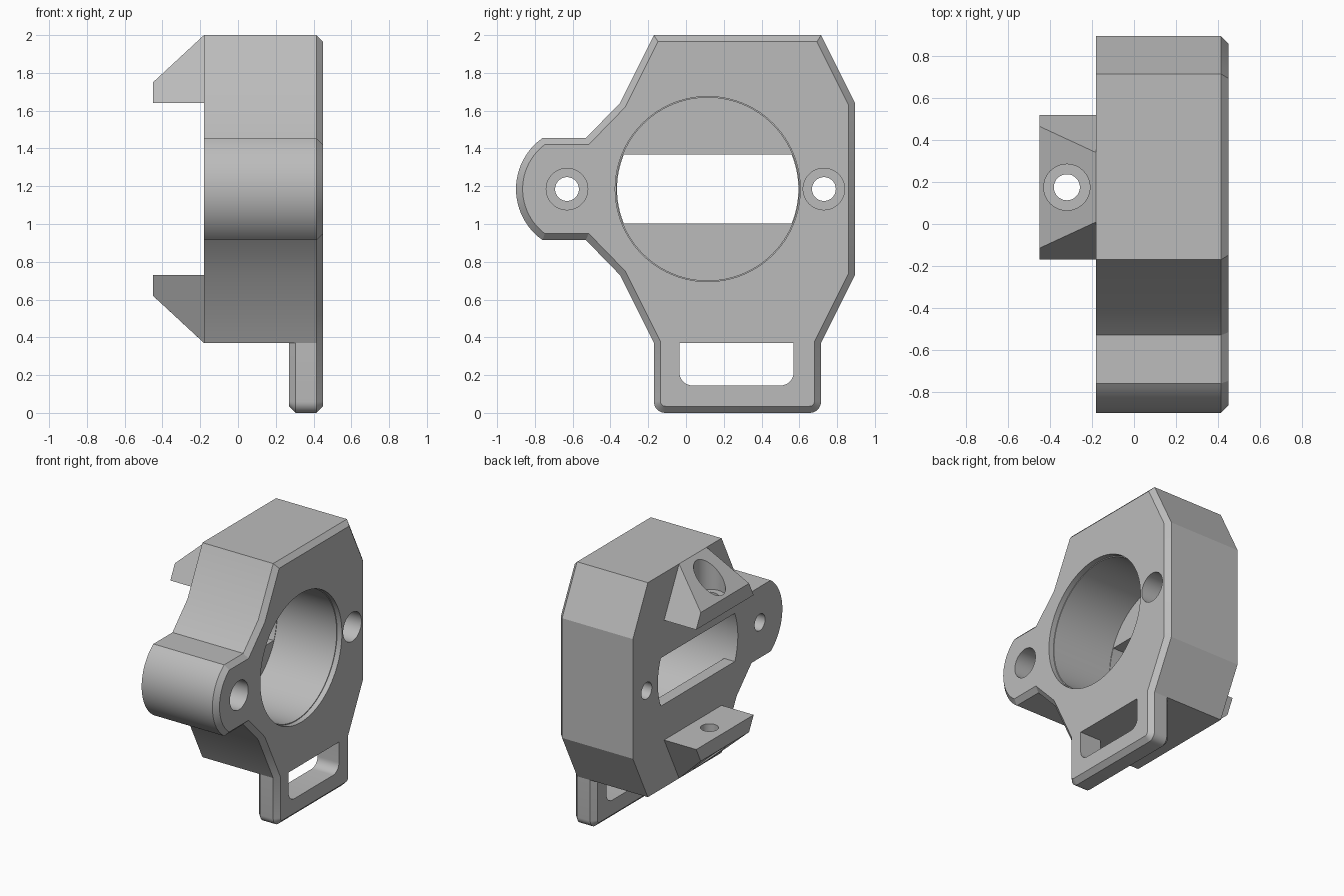
import bpy, bmesh, math
from mathutils import Vector

if "Cube" in bpy.data.objects:
    bpy.data.objects.remove(bpy.data.objects["Cube"])

grey = bpy.data.materials.new("plain grey")
grey.use_nodes = True
grey.diffuse_color = (0.5, 0.5, 0.5, 1)
grey.node_tree.nodes["Principled BSDF"].inputs["Base Color"].default_value = (0.5, 0.5, 0.5, 1)

MID = 1.185          # height of the bore axis
BORE_Y = 0.115
TAB_Y = 0.175
BACK, FRONT, CHAMFER = -0.18, 0.45, 0.035


def arc(cy, cz, r, start, end, n):
    """Points on an arc in the y-z plane, angles in degrees."""
    angles = [math.radians(start + (end - start) * i / n) for i in range(n + 1)]
    return [(cy + r * math.cos(a), cz + r * math.sin(a)) for a in angles]


def inset(points, d):
    """Shrink a counter-clockwise outline with mitred corners."""
    result = []
    for i, p in enumerate(points):
        p = Vector(p)
        before = (p - Vector(points[i - 1])).normalized()
        after = (Vector(points[(i + 1) % len(points)]) - p).normalized()
        n1, n2 = Vector((-before.y, before.x)), Vector((-after.y, after.x))
        result.append(p + (n1 + n2) * d / (1 + n1.dot(n2)))
    return result


def finish(name, bm):
    bmesh.ops.recalc_face_normals(bm, faces=bm.faces)
    mesh = bpy.data.meshes.new(name)
    bm.to_mesh(mesh)
    bm.free()
    mesh.materials.append(grey)
    ob = bpy.data.objects.new(name, mesh)
    bpy.context.collection.objects.link(ob)
    return ob


def loft(name, points, layers):
    """Stack an outline along x; each layer is (x, inset)."""
    bm = bmesh.new()
    rings = [[bm.verts.new((x, p[0], p[1])) for p in (inset(points, d) if d else points)]
             for x, d in layers]
    for low, high in zip(rings, rings[1:]):
        for i in range(len(low)):
            bm.faces.new((low[i - 1], low[i], high[i], high[i - 1]))
    bm.faces.new(rings[0])
    bm.faces.new(rings[-1])
    return finish(name, bm)


def rod_x(name, y, r, x0, x1, n=48):
    return loft(name, arc(y, MID, r, 0, 360 - 360 / n, n - 1), [(x0, 0), (x1, 0)])


def rod_z(name, x, y, r, z0, z1):
    bm = bmesh.new()
    bmesh.ops.create_cone(bm, cap_ends=True, segments=48, radius1=r, radius2=r, depth=abs(z1 - z0))
    bmesh.ops.translate(bm, vec=(x, y, (z0 + z1) / 2), verts=bm.verts)
    return finish(name, bm)


def combine(target, other, operation):
    mod = target.modifiers.new(operation, "BOOLEAN")
    mod.operation, mod.solver, mod.object = operation, "EXACT", other
    bpy.context.view_layer.objects.active = target
    bpy.ops.object.modifier_apply(modifier=mod.name)
    bpy.data.objects.remove(other)


# Outlines: housing with side lug, then the same with the strap loop below
housing = [(0.715, 0.37), (0.895, 0.73), (0.895, 1.64), (0.715, 2.0), (-0.17, 2.0),
           (-0.35, 1.64), (-0.53, 1.455)]
housing += arc(-0.57, MID, 0.33, 125, 235, 24)
housing += [(-0.53, 0.915), (-0.35, 0.73), (-0.17, 0.37)]
strap = arc(-0.11, 0.06, 0.06, 180, 270, 8) + arc(0.655, 0.06, 0.06, 270, 360, 8)

body = loft("housing", housing, [(BACK, 0), (0.36, 0)])
plate = loft("front_plate", housing + strap,
             [(0.27, CHAMFER), (0.305, 0), (FRONT - CHAMFER, 0), (FRONT, CHAMFER)])
combine(body, plate, "UNION")

# Wedge mounting tabs on the back, mirrored about the bore axis
for side in (1, -1):
    bm = bmesh.new()
    for x, half, h in ((-0.45, 0.345, 0.455), (BACK, 0.345, 0.455), (-0.45, 0.29, 0.565),
                       (BACK, 0.165, 0.815), (-0.1, 0.1, 0.5), (-0.1, 0.1, 0.7)):
        for s in (1, -1):
            bm.verts.new((x, TAB_Y + s * half, MID + side * h))
    bmesh.ops.convex_hull(bm, input=bm.verts)
    bmesh.ops.dissolve_limit(bm, angle_limit=0.01, verts=bm.verts, edges=bm.edges)
    combine(body, finish("mounting_tab", bm), "UNION")

# Main bore with a shallow lip, and the slot through the back wall
combine(body, rod_x("bore_cutter", BORE_Y, 0.484, -0.09, 0.6, 96), "DIFFERENCE")
combine(body, rod_x("lip_cutter", BORE_Y, 0.49, 0.41, 0.6, 96), "DIFFERENCE")
a = math.degrees(math.asin(0.183 / 0.48))
slot = arc(BORE_Y, MID, 0.48, -a, a, 12) + arc(BORE_Y, MID, 0.48, 180 - a, 180 + a, 12)
combine(body, loft("slot_cutter", slot, [(-0.3, 0), (-0.05, 0)]), "DIFFERENCE")

# Counterbored screw holes through the housing
for y in (-0.63, 0.73):
    combine(body, rod_x("screw_cutter", y, 0.063, -0.4, 0.6), "DIFFERENCE")
    combine(body, rod_x("screw_head_cutter", y, 0.11, -0.05, 0.6), "DIFFERENCE")

# Counterbored holes through the tabs
for side in (1, -1):
    combine(body, rod_z("tab_cutter", -0.32, TAB_Y, 0.062, MID + side * 0.4, MID + side * 0.9), "DIFFERENCE")
    combine(body, rod_z("tab_head_cutter", -0.32, TAB_Y, 0.11, MID + side * 0.545, MID + side * 0.9), "DIFFERENCE")

# Strap window with rounded lower corners
window = [(0.57, 0.37), (-0.035, 0.37)]
window += arc(0.035, 0.215, 0.07, 180, 270, 8) + arc(0.5, 0.215, 0.07, 270, 360, 8)
combine(body, loft("strap_cutter", window, [(0.2, 0), (0.6, 0)]), "DIFFERENCE")

# Smooth curved walls, crisp edges
bpy.ops.object.select_all(action="DESELECT")
body.select_set(True)
bpy.context.view_layer.objects.active = body
bpy.ops.object.shade_smooth_by_angle(angle=math.radians(25))
